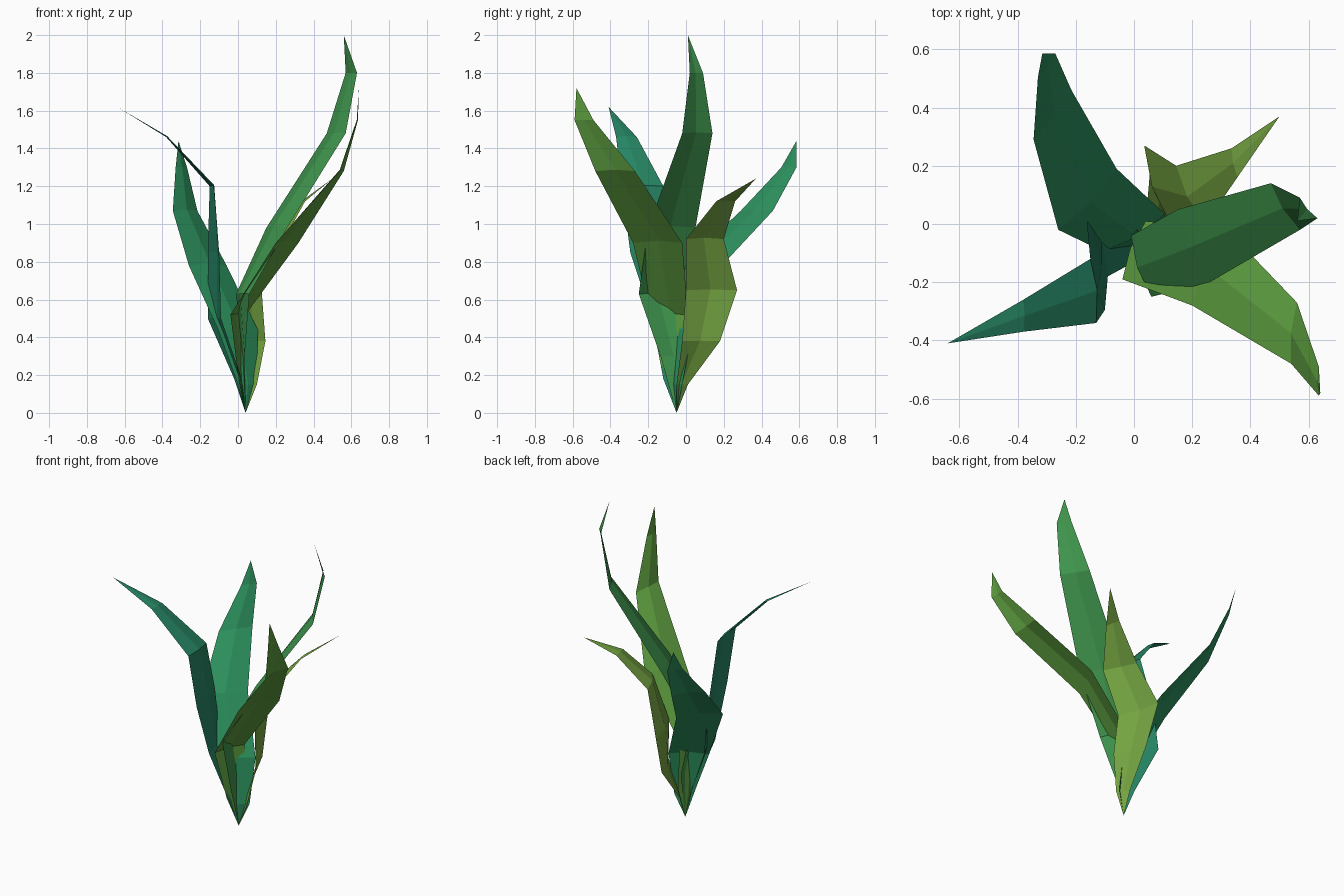
import bpy
from mathutils import Vector

BASE = Vector((0.04, -0.05, 0.0))
FOLD = 0.14   # ridge height relative to half width


def leaf(name, color, stations, tip):
    """Folded blade; each station is centre x, y, z and half-width x, y."""
    tip = Vector(tip)
    rows = [(Vector(s[:3]), Vector((s[3], s[4], 0))) for s in stations]
    path = [BASE] + [c for c, _ in rows] + [tip]
    verts, faces = [BASE], []
    for i, (c, h) in enumerate(rows):
        tangent = (path[i + 2] - path[i]).normalized()
        ridge = tangent.cross(h)
        # ridge lies on the inner, upper side of the blade
        out = Vector((tip.x - BASE.x, tip.y - BASE.y, -0.3))
        if ridge.dot(out) > 0:
            ridge = -ridge
        verts += [c - h, c + ridge * FOLD, c + h]
    last = len(verts)
    verts.append(tip)
    for k in range(2):
        faces.append((0, 2 + k, 1 + k))
        for i in range(len(rows) - 1):
            a = 1 + 3 * i + k
            faces.append((a, a + 1, a + 4, a + 3))
        faces.append((last - 3 + k, last - 2 + k, last))
    mesh = bpy.data.meshes.new(name)
    mesh.from_pydata(verts, [], faces)
    mat = bpy.data.materials.new(name + "_green")
    mat.diffuse_color = (*color, 1)
    mesh.materials.append(mat)
    obj = bpy.data.objects.new(name, mesh)
    bpy.context.collection.objects.link(obj)


# tall blade curling on the right
leaf("tall_leaf", (0.05, 0.30, 0.075), [
    (0.035, -0.065, 0.3, 0.0, 0.07), (0.025, -0.145, 0.63, -0.035, 0.105),
    (0.205, -0.075, 0.98, -0.055, 0.125), (0.52, 0.06, 1.48, -0.05, 0.08),
    (0.60, 0.055, 1.80, -0.03, 0.035)], (0.56, 0.01, 2.0))

# front right blade
leaf("front_right_leaf", (0.11, 0.34, 0.05), [
    (0.03, -0.06, 0.2, 0.03, 0.06), (0.0, -0.09, 0.52, 0.04, 0.10),
    (0.26, -0.15, 0.9, 0.06, 0.13), (0.55, -0.375, 1.28, 0.01, 0.105),
    (0.635, -0.54, 1.55, 0.0, 0.05)], (0.64, -0.58, 1.72))

# short olive blade at the back right
leaf("short_leaf", (0.18, 0.38, 0.055), [
    (0.07, -0.02, 0.15, 0.03, -0.03), (0.1, 0.08, 0.38, 0.045, -0.10),
    (0.08, 0.135, 0.65, 0.045, -0.135), (0.195, 0.10, 0.92, 0.05, -0.10),
    (0.345, 0.21, 1.12, 0.01, -0.05)], (0.50, 0.37, 1.24))

# broad blade at the back left
leaf("back_leaf", (0.025, 0.28, 0.11), [
    (0.05, -0.05, 0.15, 0.05, 0.03), (0.0, -0.03, 0.44, 0.105, 0.065),
    (-0.16, 0.085, 0.78, 0.10, 0.105), (-0.28, 0.375, 1.07, 0.065, 0.085),
    (-0.30, 0.545, 1.30, 0.03, 0.04)], (-0.315, 0.585, 1.44))

# drooping teal blade at the front left
leaf("left_leaf", (0.02, 0.24, 0.13), [
    (0.0, -0.07, 0.18, -0.02, 0.05), (-0.125, -0.07, 0.5, -0.035, 0.11),
    (-0.13, -0.155, 0.85, -0.03, 0.14), (-0.14, -0.23, 1.20, -0.01, 0.11),
    (-0.38, -0.315, 1.46, 0.0, 0.055)], (-0.64, -0.41, 1.62))
